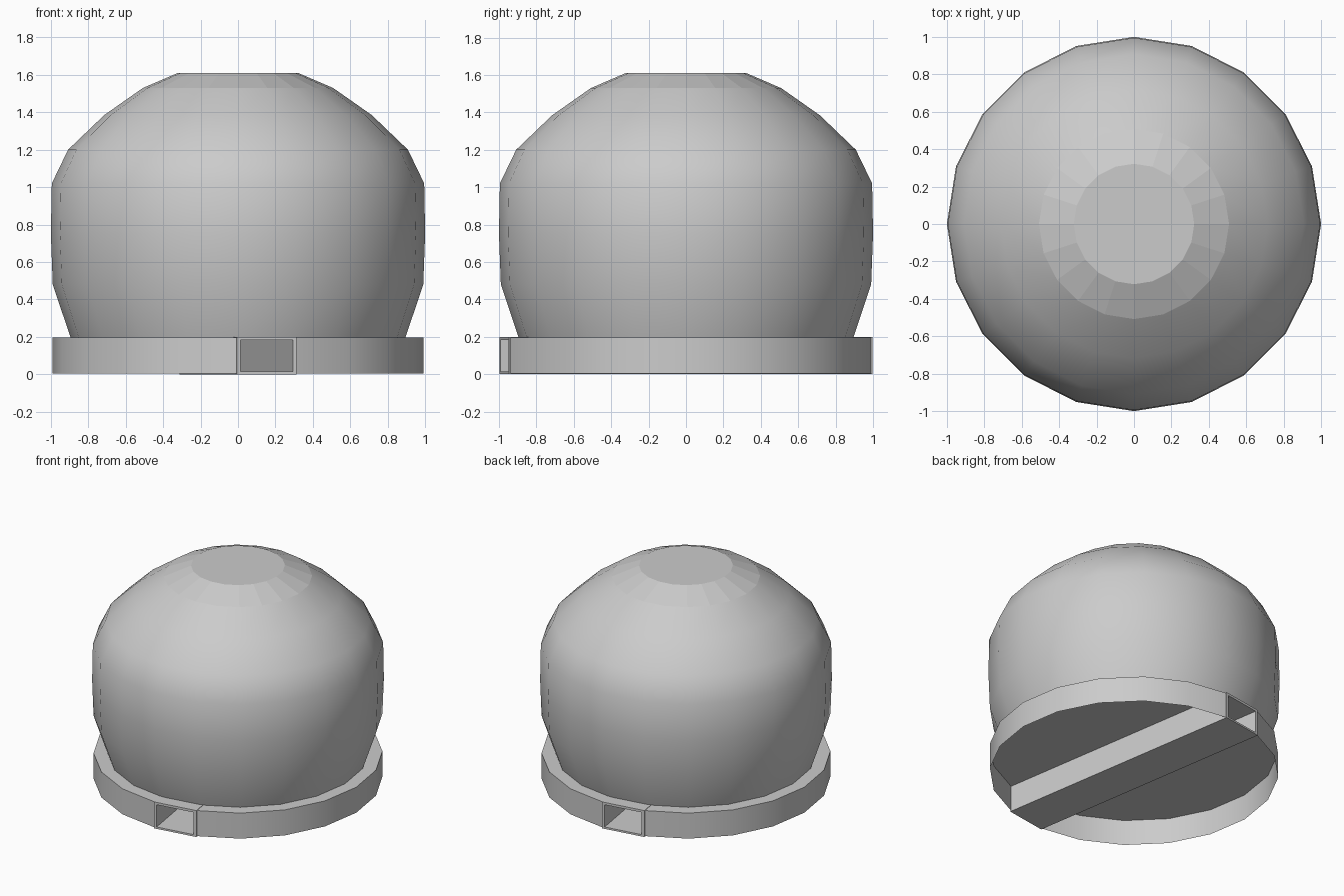
import bpy, bmesh, math

if "Cube" in bpy.data.objects:
    bpy.data.objects.remove(bpy.data.objects["Cube"])

SIDES = 20


def ring_verts(bm, r, z):
    return [bm.verts.new((r * math.cos(i * math.tau / SIDES),
                          r * math.sin(i * math.tau / SIDES), z)) for i in range(SIDES)]


def bridge(bm, a, b, skip=(), smooth=False):
    n = len(a)
    for i in range(n):
        if i not in skip:
            f = bm.faces.new((a[i], a[(i + 1) % n], b[(i + 1) % n], b[i]))
            f.smooth = smooth


def finish(bm, name):
    mesh = bpy.data.meshes.new(name)
    bm.to_mesh(mesh)
    bm.free()
    ob = bpy.data.objects.new(name, mesh)
    bpy.context.collection.objects.link(ob)
    return ob


# Dome: smooth lathe with a faceted crown and flat top
profile = [(0.895, 0.197), (0.99, 0.48), (1.0, 0.75), (0.995, 1.02),
           (0.908, 1.2), (0.715, 1.385), (0.508, 1.53), (0.322, 1.61)]
bm = bmesh.new()
rings = [ring_verts(bm, r, z) for r, z in profile]
for k in range(len(rings) - 1):
    bridge(bm, rings[k], rings[k + 1], smooth=k < len(rings) - 2)
bm.faces.new(rings[-1])
finish(bm, "dome")

# Base: open-bottomed skirt with a top plate, two opposite sides left open
bm = bmesh.new()
low, high = ring_verts(bm, 0.99, 0.004), ring_verts(bm, 0.99, 0.197)
bridge(bm, low, high, skip=(5, 15))
bm.faces.new(high)
base = finish(bm, "base_skirt")
bpy.context.view_layer.objects.active = base
base.select_set(True)
bpy.ops.object.shade_smooth_by_angle(angle=math.radians(30))

# Duct: rectangular tube running between the two open sides
bm = bmesh.new()


def rect(y, half, z0, z1):
    return [bm.verts.new((x, y, z)) for x, z in
            ((-half, z0), (half, z0), (half, z1), (-half, z1))]


outer = [rect(y, 0.162, 0.0, 0.2) for y in (-0.983, 0.983)]
inner = [rect(y, 0.141, 0.014, 0.182) for y in (-0.983, 0.983)]
bridge(bm, outer[0], outer[1])
bridge(bm, inner[1], inner[0])
bridge(bm, inner[0], outer[0])
bridge(bm, outer[1], inner[1])
bmesh.ops.recalc_face_normals(bm, faces=bm.faces)
duct = finish(bm, "base_duct")
duct.rotation_euler.z = math.radians(9)
